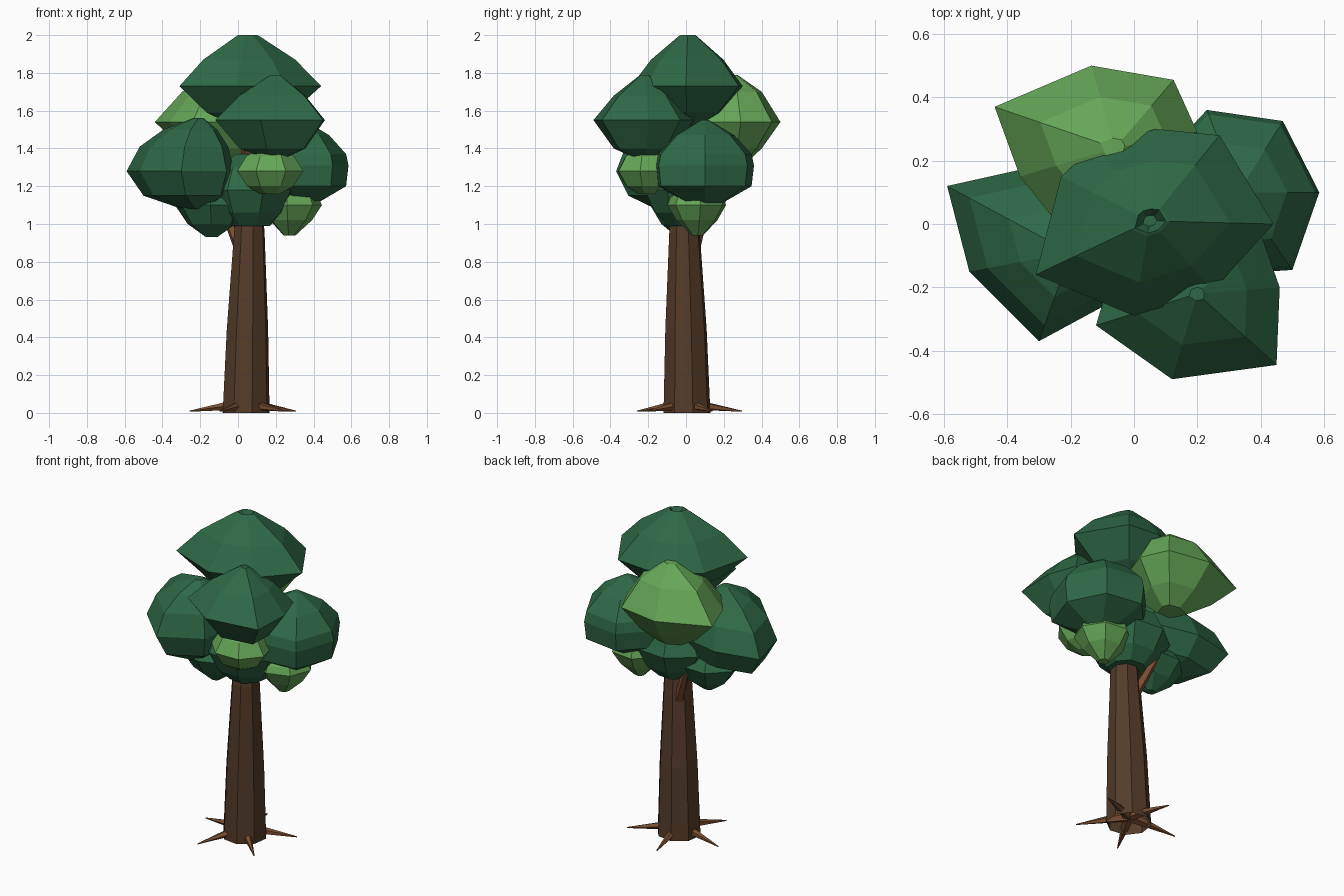
import bpy, bmesh, math
from mathutils import Vector


def material(name, rgb):
    m = bpy.data.materials.new(name)
    m.diffuse_color = (*rgb, 1)
    return m


DARK = material("dark_leaf", (0.028, 0.14, 0.062))
LIGHT = material("light_leaf", (0.13, 0.38, 0.095))
BARK = material("bark", (0.09, 0.045, 0.022))
ROOT = material("root_bark", (0.2, 0.08, 0.032))


def finish(name, bm, mat):
    bmesh.ops.recalc_face_normals(bm, faces=bm.faces)
    me = bpy.data.meshes.new(name)
    bm.to_mesh(me)
    bm.free()
    me.materials.append(mat)
    ob = bpy.data.objects.new(name, me)
    bpy.context.collection.objects.link(ob)


def skin(name, rings, mat, bottom=True, top=True):
    """Join equal-sized rings of points into a faceted skin."""
    bm = bmesh.new()
    vs = [[bm.verts.new(p) for p in r] for r in rings]
    n = len(vs[0])
    for a, b in zip(vs, vs[1:]):
        for i in range(n):
            j = (i + 1) % n
            bm.faces.new((a[i], a[j], b[j], b[i]))
    if bottom:
        bm.faces.new(vs[0][::-1])
    if top:
        bm.faces.new(vs[-1])
    finish(name, bm, mat)


def clump(name, mat, axis, outline, levels):
    """Leaf clump: widest outline scaled about an axis at each (z, scale)."""
    cx, cy = axis
    skin(name, [[(cx + (x - cx) * s, cy + (y - cy) * s, z) for x, y in outline]
                for z, s in levels], mat)


def polygon(cx, cy, rx, ry, n, turn=0):
    return [(cx + rx * math.cos(math.tau * i / n + turn),
             cy + ry * math.sin(math.tau * i / n + turn)) for i in range(n)]


def spike(name, a, b, r1, r2, mat, n=5):
    """Tapered limb from a to b."""
    a, b = Vector(a), Vector(b)
    q = (b - a).to_track_quat('Z', 'Y')
    skin(name, [[c + q @ Vector((x, y, 0)) for x, y in polygon(0, 0, r, r, n)]
                for c, r in ((a, r1), (b, r2))], mat)


# Trunk
skin("trunk", [[(x, y, z) for x, y in polygon(cx, cy, r, r, 8, 0.25)]
               for cx, cy, z, r in ((0.043, 0.005, 0, 0.128), (0.05, 0.0, 0.44, 0.113),
                                    (0.06, -0.008, 0.96, 0.083), (0.06, 0, 1.3, 0.05),
                                    (0.06, 0, 1.6, 0.03))], BARK, bottom=False)

# Roots
for k in range(5):
    t = math.radians(27 + 72 * k)
    spike(f"root_{k + 1}", (0.04, 0.005, 0.05),
          (0.04 + 0.3 * math.cos(t), 0.005 + 0.295 * math.sin(t), 0.009), 0.033, 0.003, ROOT)

# Branches
for k, (a, b) in enumerate((((0.03, 0.03, 0.82), (-0.07, 0.10, 1.06)),
                            ((0.06, -0.03, 0.95), (0.13, -0.12, 1.2)))):
    spike(f"branch_{k + 1}", a, b, 0.033, 0.02, ROOT)

# Crown top, with a small dimple at the tip
clump("crown_top", DARK, (0.05, 0.01),
      [(0.44, 0), (0.27, 0.28), (0.07, 0.30), (-0.12, 0.25), (-0.23, 0.15),
       (-0.31, -0.16), (0, -0.29), (0.25, -0.21)],
      [(1.52, 0.2), (1.59, 0.6), (1.73, 1), (1.87, 0.65), (1.995, 0.16), (2.0, 0.13), (1.95, 0.06)])

# Large clumps around the crown
clump("front_clump", DARK, (0.2, -0.22),
      [(0.46, -0.20), (0.40, -0.03), (0.2, 0.04), (-0.04, -0.05), (-0.12, -0.32),
       (0.12, -0.49), (0.45, -0.445)],
      [(1.35, 0.2), (1.40, 0.6), (1.55, 1), (1.68, 0.6), (1.79, 0.08)])
clump("left_clump", DARK, (-0.20, -0.09),
      [(-0.02, -0.06), (-0.05, 0.12), (-0.32, 0.18), (-0.59, 0.12), (-0.52, -0.15),
       (-0.30, -0.37), (-0.06, -0.24)],
      [(1.08, 0.25), (1.15, 0.77), (1.28, 1), (1.41, 0.82), (1.50, 0.5), (1.56, 0.1)])
clump("right_clump", DARK, (0.33, 0.10),
      [(0.585, 0.10), (0.47, 0.325), (0.23, 0.36), (0.08, 0.2), (0.1, -0.05),
       (0.27, -0.16), (0.50, -0.145)],
      [(1.11, 0.35), (1.20, 0.95), (1.31, 1), (1.37, 0.95), (1.47, 0.6), (1.55, 0.08)])
clump("back_clump", LIGHT, (-0.06, 0.24),
      [(0.2, 0.29), (0.125, 0.455), (-0.135, 0.5), (-0.44, 0.37), (-0.36, 0.15),
       (-0.24, 0.0), (0.1, 0.0)],
      [(1.31, 0.25), (1.40, 0.62), (1.54, 1), (1.70, 0.62), (1.79, 0.12)])

# Lower clumps
clump("centre_clump", DARK, (0.06, 0.01), polygon(0.06, 0.01, 0.25, 0.24, 8, 0.3),
      [(0.99, 0.45), (1.06, 0.75), (1.18, 1), (1.30, 0.75), (1.37, 0.3)])
clump("lower_left_clump", DARK, (-0.14, -0.02), polygon(-0.14, -0.02, 0.20, 0.17, 7, 0.2),
      [(0.93, 0.15), (1.0, 0.65), (1.10, 1), (1.2, 0.6)])
clump("lower_right_clump", LIGHT, (0.27, 0.06), polygon(0.28, 0.06, 0.165, 0.16, 7, 0.1),
      [(0.94, 0.2), (1.02, 0.7), (1.10, 1), (1.14, 0.9), (1.2, 0.4)])
clump("lower_front_clump", LIGHT, (0.17, -0.21), polygon(0.17, -0.21, 0.18, 0.165, 7, -0.2),
      [(1.16, 0.3), (1.20, 0.7), (1.28, 1), (1.36, 0.72), (1.40, 0.3)])
